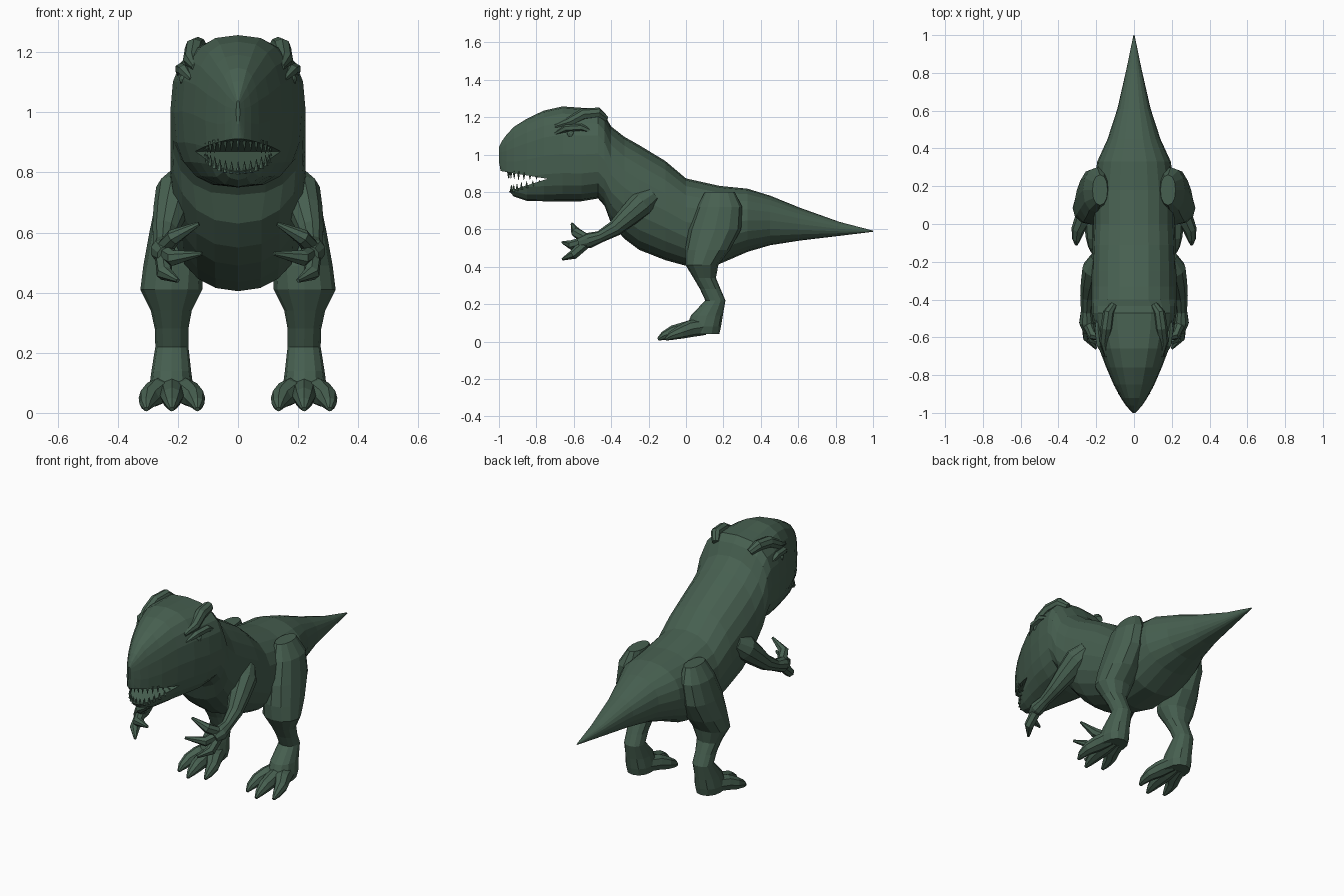
import bpy, bmesh, math
from mathutils import Vector

if "Cube" in bpy.data.objects:
    bpy.data.objects.remove(bpy.data.objects["Cube"])

green = bpy.data.materials.new("dark green skin")
green.diffuse_color = (0.062, 0.115, 0.08, 1)
green.use_nodes = True
green.node_tree.nodes["Principled BSDF"].inputs["Base Color"].default_value = green.diffuse_color


def make_object(name, bm, mirror=False):
    bmesh.ops.recalc_face_normals(bm, faces=bm.faces)
    mesh = bpy.data.meshes.new(name)
    bm.to_mesh(mesh)
    bm.free()
    mesh.materials.append(green)
    ob = bpy.data.objects.new(name, mesh)
    bpy.context.collection.objects.link(ob)
    if mirror:
        mod = ob.modifiers.new("mirror", 'MIRROR')
        mod.use_mirror_merge = False
    return ob


def loft(bm, rings):
    """Skin a list of equal-sized point rings and cap both ends."""
    vs = [[bm.verts.new(p) for p in r] for r in rings]
    n = len(vs[0])
    for a, b in zip(vs, vs[1:]):
        for i in range(n):
            bm.faces.new((a[i], a[(i + 1) % n], b[(i + 1) % n], b[i]))
    bm.faces.new(vs[0][::-1])
    bm.faces.new(vs[-1])


def oval(n, power=2.0):
    """Unit superellipse points."""
    out = []
    for i in range(n):
        a = 2 * math.pi * (i + 0.5 * (n % 4 != 0)) / n
        c, s = math.cos(a), math.sin(a)
        out.append((math.copysign(abs(c) ** (2 / power), c),
                    math.copysign(abs(s) ** (2 / power), s)))
    return out


def tube(bm, path, n=8):
    """Tapered limb through (x, y, z, radius) points."""
    pts = [Vector(p[:3]) for p in path]
    rings = []
    for i, p in enumerate(pts):
        d = pts[min(i + 1, len(pts) - 1)] - pts[max(i - 1, 0)]
        q = d.to_track_quat('Z', 'Y')
        r = path[i][3]
        rings.append([p + q @ Vector((r * c, r * s, 0)) for c, s in oval(n)])
    loft(bm, rings)


# body, tail and head: y, top z, bottom z, half width
SECTIONS = [
    (1.0, .593, .587, .003), (.82, .64, .565, .04), (.61, .715, .54, .088),
    (.45, .78, .515, .14), (.33, .817, .48, .195), (.18, .832, .415, .215),
    (0, .872, .405, .215), (-.11, .965, .435, .22), (-.25, 1.05, .49, .225),
    (-.33, 1.095, .55, .225), (-.40, 1.15, .63, .225), (-.435, 1.21, .725, .225),
    (-.47, 1.245, .765, .225), (-.56, 1.25, .75, .212), (-.66, 1.257, .75, .185),
    (-.76, 1.235, .75, .147), (-.85, 1.192, .752, .108), (-.92, 1.148, .775, .07),
    (-.96, 1.105, .82, .044), (-.985, 1.07, .88, .022), (-1.0, 1.04, .96, .006)]
bm = bmesh.new()
rings = []
for y, top, bot, w in SECTIONS:
    mid, h = (top + bot) / 2, (top - bot) / 2
    power = 2.6 if y < -.4 else 2.2
    rings.append([(w * c, y, mid + h * s) for c, s in oval(20, power)])
loft(bm, rings)
body = make_object("body", bm)

# mouth opening cut as a wedge
bm = bmesh.new()
wedge = [(-1.1, .93), (-.74, .87), (-.93, .81), (-1.1, .756)]
loft(bm, [[(x, y, z) for y, z in wedge] for x in (-.3, .3)])
cutter = make_object("mouth_cutter", bm)
cutter.hide_render = True
mod = body.modifiers.new("mouth", 'BOOLEAN')
mod.operation, mod.object, mod.solver = 'DIFFERENCE', cutter, 'EXACT'
bpy.context.view_layer.objects.active = body
bpy.ops.object.modifier_apply(modifier="mouth")
bpy.data.objects.remove(cutter)

# teeth along both jaws
bm = bmesh.new()
for i in range(-7, 8):
    a = math.radians(i * 11)
    x, y = .112 * math.sin(a), -.755 - .195 * math.cos(a)
    up, low = .87 - .167 * (y + .74), .87 + .316 * (y + .74)
    size = min(.032, (up - low) * .45)
    tube(bm, [(x, y, up + .012, .009), (x, y, up - size, .001)], 5)
    tube(bm, [(x, y + .015, low - .008, .009), (x, y + .015, low + size, .001)], 5)
make_object("teeth", bm)

# brow ridges and eyes
bm = bmesh.new()
tube(bm, [(.11, -.43, 1.19, .02), (.135, -.47, 1.222, .03), (.145, -.55, 1.215, .032),
          (.155, -.62, 1.175, .028), (.145, -.70, 1.15, .01)])
tube(bm, [(.19, -.50, 1.12, .01), (.19, -.56, 1.145, .02), (.18, -.64, 1.14, .02),
          (.155, -.70, 1.11, .008)], 6)
make_object("brow_ridges", bm, True)
bm = bmesh.new()
bmesh.ops.create_icosphere(bm, subdivisions=2, radius=.024)
bmesh.ops.translate(bm, verts=bm.verts, vec=(.172, -.615, 1.11))
make_object("eyes", bm, True)

# legs: z, centre x, centre y, radius x, radius y
LEG = [(.80, .18, .18, .04, .08), (.72, .195, .18, .075, .12), (.60, .21, .155, .085, .14),
       (.49, .215, .115, .10, .12), (.41, .222, .085, .103, .088), (.34, .222, .1, .068, .06),
       (.28, .221, .13, .056, .055), (.22, .22, .157, .055, .054), (.14, .222, .112, .066, .085),
       (.08, .222, .095, .074, .092), (.04, .222, .09, .066, .088)]
bm = bmesh.new()
loft(bm, [[(cx + rx * c, cy + ry * s, z) for c, s in oval(12, 2.2)]
          for z, cx, cy, rx, ry in LEG])
make_object("legs", bm, True)

# toes
bm = bmesh.new()
for dx, y in ((-.085, -.11), (0, -.15), (.085, -.11)):
    tube(bm, [(.22 + dx * .3, .10, .08, .045), (.22 + dx * .6, .02, .068, .045),
              (.22 + dx * .9, y + .08, .05, .036), (.22 + dx, y + .03, .03, .023),
              (.22 + dx, y, .012, .008)])
make_object("toes", bm, True)

# arms
bm = bmesh.new()
tube(bm, [(.18, -.18, .78, .05), (.205, -.24, .735, .07), (.225, -.31, .67, .058),
          (.243, -.38, .605, .043), (.25, -.46, .56, .032), (.25, -.52, .54, .042),
          (.24, -.57, .525, .03)], 10)
make_object("arms", bm, True)

# fingers
bm = bmesh.new()
for mid, tip in (((.215, -.59, .585), (.13, -.61, .63)),
                 ((.215, -.61, .515), (.12, -.66, .53)),
                 ((.245, -.60, .465), (.20, -.66, .44))):
    tube(bm, [(.25, -.52, .54, .03), (*mid, .027), (*tip, .007)], 7)
make_object("fingers", bm, True)
